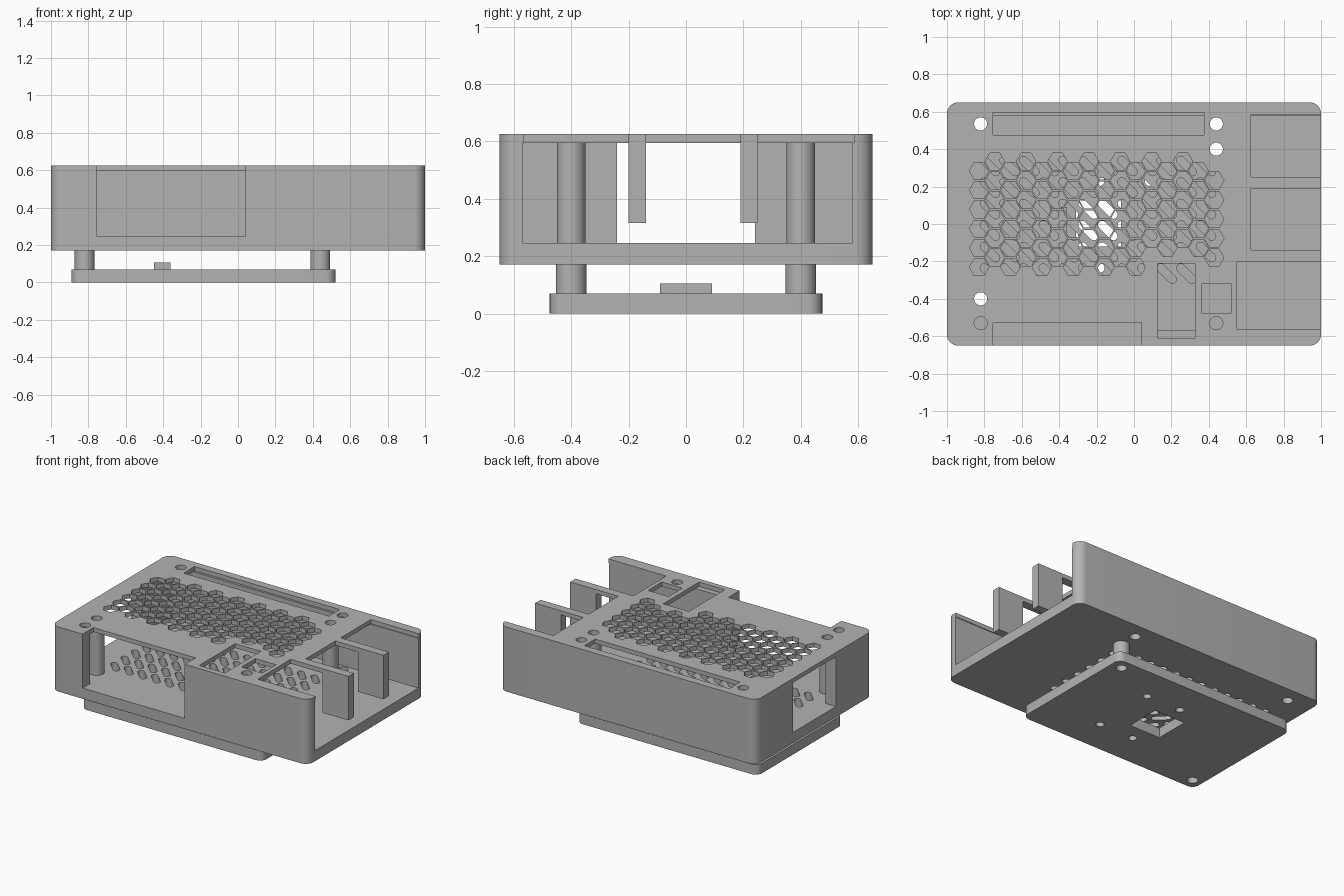
import bpy
import bmesh
from math import cos, sin, pi

cube = bpy.data.objects.get("Cube")
if cube:
    bpy.data.objects.remove(cube, do_unlink=True)

grey = bpy.data.materials.new("plain grey")
grey.use_nodes = True
colour = (0.45, 0.45, 0.45, 1)
grey.diffuse_color = colour
grey.node_tree.nodes["Principled BSDF"].inputs["Base Color"].default_value = colour


# Outlines
def rect(x0, x1, y0, y1):
    return [(x0, y0), (x1, y0), (x1, y1), (x0, y1)]


def arc(x, y, r, start, end, n):
    return [(x + r * cos(start + (end - start) * i / n),
             y + r * sin(start + (end - start) * i / n)) for i in range(n + 1)]


def circle(x, y, r, sides=32):
    return arc(x, y, r, 0, 2 * pi, sides)[:-1]


def rounded_rect(x0, x1, y0, y1, r):
    corners = [(x1 - r, y1 - r), (x0 + r, y1 - r), (x0 + r, y0 + r), (x1 - r, y0 + r)]
    return [p for i, (x, y) in enumerate(corners)
            for p in arc(x, y, r, i * pi / 2, (i + 1) * pi / 2, 8)]


def slot(x, y, half, r, angle):
    dx, dy = half * cos(angle), half * sin(angle)
    return (arc(x + dx, y + dy, r, angle - pi / 2, angle + pi / 2, 8)
            + arc(x - dx, y - dy, r, angle + pi / 2, angle + 3 * pi / 2, 8))


# Extrude outlines between two heights
def prism(name, outlines, z0, z1):
    bm = bmesh.new()
    for pts in outlines:
        low = [bm.verts.new((x, y, z0)) for x, y in pts]
        high = [bm.verts.new((x, y, z1)) for x, y in pts]
        bm.faces.new(low[::-1])
        bm.faces.new(high)
        for i in range(len(pts)):
            j = (i + 1) % len(pts)
            bm.faces.new((low[i], low[j], high[j], high[i]))
    mesh = bpy.data.meshes.new(name)
    bm.to_mesh(mesh)
    bm.free()
    mesh.materials.append(grey)
    obj = bpy.data.objects.new(name, mesh)
    bpy.context.scene.collection.objects.link(obj)
    return obj


def activate(obj):
    bpy.ops.object.select_all(action="DESELECT")
    obj.select_set(True)
    bpy.context.view_layer.objects.active = obj


def cut(obj, outlines):
    cutter = prism("cutter", outlines, -0.5, 1.5)
    cutter.hide_render = True
    mod = obj.modifiers.new("cut", "BOOLEAN")
    mod.operation = "DIFFERENCE"
    mod.solver = "EXACT"
    mod.object = cutter
    activate(obj)
    bpy.ops.object.modifier_apply(modifier=mod.name)
    bpy.data.objects.remove(cutter, do_unlink=True)


FLOOR, SILL, CEILING, TOP = 0.17, 0.245, 0.595, 0.625
LEFT_X, RIGHT_X = -0.82, 0.44
posts = [(LEFT_X, -0.4), (RIGHT_X, 0.4)]
post_holes = [circle(x, y, 0.035) for x, y in posts]
back_holes = [circle(x, 0.535, 0.035) for x in (LEFT_X, RIGHT_X)]
front_holes = [circle(x, -0.53, 0.035) for x in (LEFT_X, RIGHT_X)]
shell = rounded_rect(-1, 1, -0.65, 0.65, 0.06)

# Case floor with diagonal vent slots
case_floor = prism("case_floor", [shell], FLOOR, SILL)
slots = [slot(-0.77 + 0.105 * i, -0.265 + 0.115 * j, 0.043, 0.022, -pi / 4)
         for i in range(12) for j in range(6)]
cut(case_floor, slots + post_holes + back_holes)

# Walls: cavity open to one end, front and side windows
walls = prism("case_walls", [shell], SILL, CEILING)
cut(walls, [rect(-0.92, 1.2, -0.57, 0.58)])
cut(walls, [rect(-0.755, 0.04, -0.8, -0.5), rect(-1.2, -0.85, -0.24, 0.24)])

# Lid with port cutouts
lid = prism("lid", [shell], CEILING, TOP)
cut(lid, post_holes + back_holes + front_holes + [
    rect(-0.755, 0.375, 0.475, 0.595),
    rect(0.36, 0.52, -0.475, -0.32),
    rect(0.125, 0.325, -0.61, -0.21),
    rect(0.625, 1.2, 0.25, 0.585),
    rect(0.625, 1.2, -0.14, 0.19),
    rect(0.55, 1.2, -0.565, -0.2),
    rect(-0.755, 0.04, -0.8, -0.53)])

# Honeycomb vent, trimmed at its right end
hexes = []
for i in range(16):
    first = 1 if i == 15 else 0
    count = 5 if 11 <= i <= 14 else 6
    if i in (12, 14):
        count = 5
    for j in range(first, count):
        y = (0.335 if i % 2 else 0.284) - 0.103 * j
        hexes.append(circle(-0.828 + 0.0838 * i, y, 0.052, 6))
cut(lid, hexes)

# Dividers hanging between the end ports
for name, y in (("front_divider", -0.2), ("back_divider", 0.19)):
    prism(name, [rect(0.8, 1, y, y + 0.06)], 0.315, CEILING)

# Mounting plate with square window and screw holes
plate = prism("mounting_plate", [rounded_rect(-0.89, 0.52, -0.475, 0.475, 0.05)], 0, 0.07)
cut(plate, post_holes + [rect(-0.31, -0.07, -0.12, 0.125)]
    + [circle(x, y, 0.027) for x in (-0.185, 0.085) for y in (-0.235, 0.23)])
prism("plate_block", [rect(-0.45, -0.36, -0.09, 0.09)], 0.07, 0.105)

# Hollow posts inside the case and below it
for side, (x, y) in zip(("left", "right"), posts):
    for name, r, z0, z1 in (("inner_post", 0.05, SILL, CEILING),
                            ("standoff", 0.053, 0.07, FLOOR)):
        tube = prism(f"{side}_{name}", [circle(x, y, r)], z0, z1)
        cut(tube, [circle(x, y, 0.035)])

# Smooth the round parts, keep edges sharp
for obj in bpy.context.scene.objects:
    if obj.type == "MESH":
        activate(obj)
        bpy.ops.object.shade_smooth_by_angle(angle=pi / 6)
